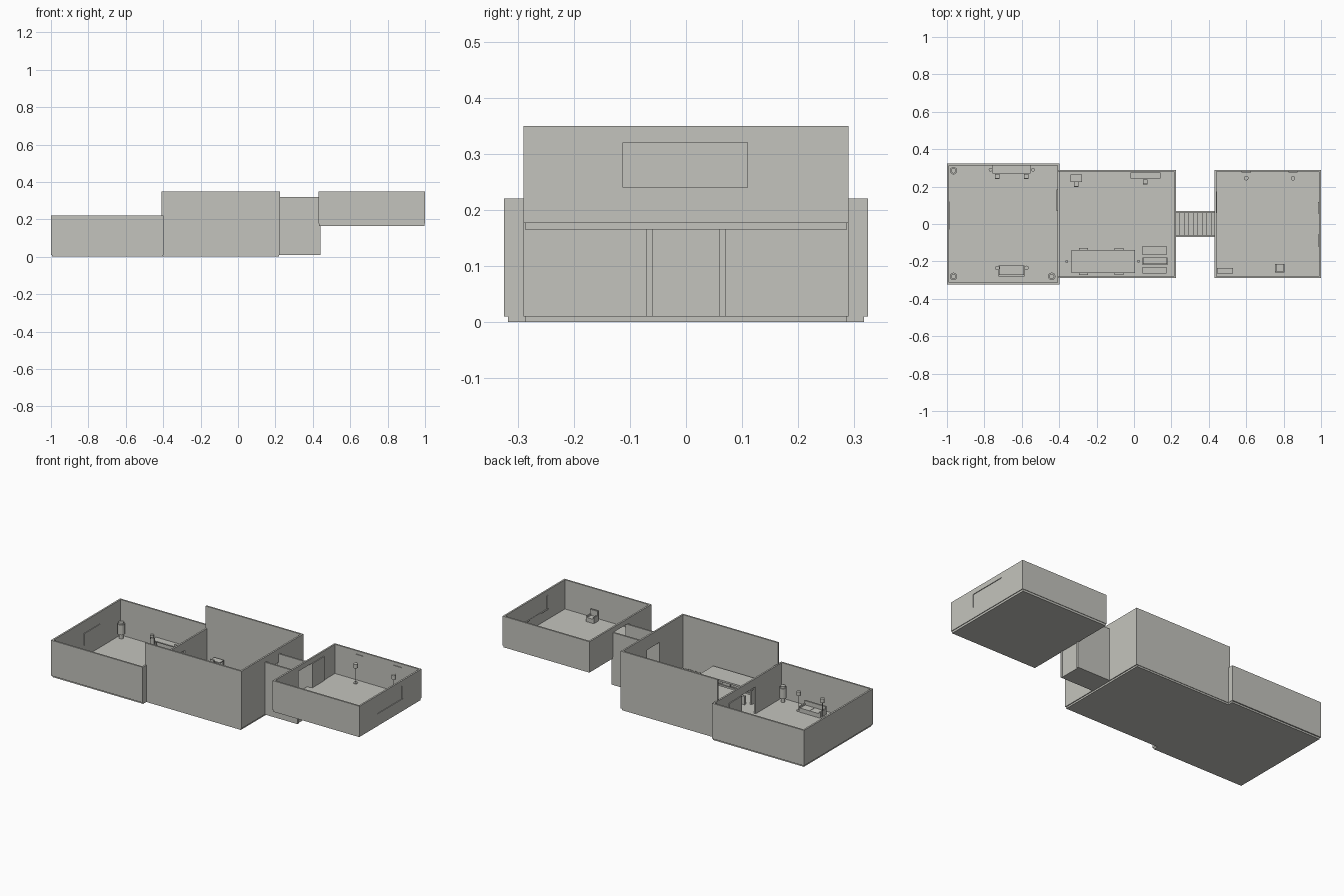
import bpy, bmesh
from mathutils import Matrix, Vector

cube = bpy.data.objects.get("Cube")
if cube:
    bpy.data.objects.remove(cube)

grey = bpy.data.materials.new("warm grey")
grey.use_nodes = True
COLOUR = (0.55, 0.55, 0.51, 1)
grey.diffuse_color = COLOUR
grey.node_tree.nodes["Principled BSDF"].inputs["Base Color"].default_value = COLOUR


def box(bm, x0, x1, y0, y1, z0, z1):
    centre = Vector((x0 + x1, y0 + y1, z0 + z1)) / 2
    size = Matrix.Diagonal((x1 - x0, y1 - y0, z1 - z0, 1))
    bmesh.ops.create_cube(bm, size=1, matrix=Matrix.Translation(centre) @ size)


def tube(bm, x, y, z0, z1, r0, r1=None):
    bmesh.ops.create_cone(bm, cap_ends=True, segments=16, radius1=r0,
                          radius2=r0 if r1 is None else r1, depth=z1 - z0,
                          matrix=Matrix.Translation((x, y, (z0 + z1) / 2)))


def finish(name, bm):
    mesh = bpy.data.meshes.new(name)
    bm.to_mesh(mesh)
    bm.free()
    mesh.materials.append(grey)
    ob = bpy.data.objects.new(name, mesh)
    bpy.context.collection.objects.link(ob)
    return ob


def boxes(name, *parts):
    bm = bmesh.new()
    for p in parts:
        box(bm, *p)
    return finish(name, bm)


def end_wall(name, x, half, z0, z1, hole):
    """Wall across y with one rectangular opening."""
    a, b, low, high = hole
    parts = [(x, x + T, -half, a, z0, z1), (x, x + T, b, half, z0, z1),
             (x, x + T, a, b, high, z1)]
    if low > z0:
        parts.append((x, x + T, a, b, z0, low))
    boxes(name, *parts)


def side_walls(name, x0, x1, half, z0, z1):
    for label, s in (("front", -half), ("back", half - T)):
        boxes(f"{name}_{label}_wall", (x0, x1, s, s + T, z0, z1))


def lamp(name, x, y, z, height, r=0.012):
    bm = bmesh.new()
    tube(bm, x, y, z, z + 0.004, r)
    tube(bm, x, y, z, z + height - 0.024, 0.002)
    tube(bm, x, y, z + height - 0.024, z + height, r)
    finish(name, bm)


def planter(name, x, y, z):
    bm = bmesh.new()
    tube(bm, x, y, z, z + 0.025, 0.012)
    tube(bm, x, y, z + 0.025, z + 0.085, 0.02)
    tube(bm, x, y, z + 0.085, z + 0.095, 0.014)
    finish(name, bm)


def table(name, x0, x1, y0, y1, z, height):
    t = 0.006
    parts = [(x0, x1, y0, y1, z + height - t, z + height)]
    for x in (x0, x1 - t):
        for y in (y0, y1 - t):
            parts.append((x, x + t, y, y + t, z, z + height - t))
    boxes(name, *parts)


def chair(name, x, y, z, back=-1, w=0.012):
    """Small stool chair; back is the y side of its backrest."""
    bm = bmesh.new()
    tube(bm, x, y, z, z + 0.004, w)
    tube(bm, x, y, z, z + 0.035, 0.003)
    box(bm, x - w, x + w, y - w, y + w, z + 0.035, z + 0.043)
    yb = y + back * w
    box(bm, x - w, x + w, yb - 0.003, yb + 0.003, z + 0.043, z + 0.08)
    finish(name, bm)


def sofa(name, x0, x1, y0, y1, z, height):
    """Seat cushions with the backrest on the front (-y) side."""
    mid, seat = (x0 + x1) / 2, z + height * 0.5
    boxes(name, (x0, x1, y0, y1, z, seat - 0.006),
          (x0 + 0.008, mid - 0.001, y0 + 0.01, y1, seat - 0.006, seat),
          (mid + 0.001, x1 - 0.008, y0 + 0.01, y1, seat - 0.006, seat),
          (x0, x1, y0, y0 + 0.01, seat - 0.006, z + height),
          (x0, x0 + 0.008, y0, y1, seat - 0.006, seat + 0.01),
          (x1 - 0.008, x1, y0, y1, seat - 0.006, seat + 0.01))


T = 0.01        # wall thickness
F = 0.01        # lower floor level
U = 0.177       # upper floor level

# Low left room
boxes("left_floor", (-0.995, -0.4, -0.317, 0.317, 0, F))
side_walls("left_room", -1, -0.398, 0.324, F, 0.22)
boxes("left_end_wall", (-1, -1 + T, -0.324, 0.324, F, 0.22))
end_wall("left_partition", -0.408, 0.324, F, 0.22, (-0.07, 0.07, F, 0.17))
boxes("left_door", (-0.415, -0.41, 0.07, 0.185, F, 0.17))
boxes("left_wall_panel", (-0.99, -0.986, -0.03, 0.12, 0.08, 0.15))
for i, (x, y) in enumerate([(-0.965, 0.285), (-0.965, -0.28), (-0.44, -0.28)]):
    planter(f"planter_{i}", x, y, F)
table("left_desk", -0.757, -0.553, 0.27, 0.313, F, 0.05)
for i, x in enumerate((-0.73, -0.575)):
    chair(f"left_chair_{i}", x, 0.255, F)
    lamp(f"sofa_lamp_{i}", x, -0.235, F, 0.115)
for i, x in enumerate((-0.767, -0.54)):
    lamp(f"desk_lamp_{i}", x, 0.29, F, 0.07, 0.01)
sofa("left_sofa", -0.725, -0.585, -0.28, -0.222, F, 0.05)

# Tall hall
boxes("hall_floor", (-0.4, 0.22, -0.287, 0.287, 0, F))
side_walls("hall", -0.408, 0.225, 0.29, F, 0.35)
end_wall("hall_end_wall", 0.215, 0.29, F, 0.35, (-0.06, 0.06, F, 0.27))
table("small_desk", -0.34, -0.277, 0.225, 0.265, F, 0.06)
chair("small_desk_chair", -0.31, 0.213, F)
table("wall_desk", -0.02, 0.142, 0.243, 0.275, F, 0.06)
chair("wall_desk_chair", 0.06, 0.225, F)
boxes("big_table", (-0.335, 0.005, -0.262, -0.138, 0.1, 0.11),
      (-0.325, -0.315, -0.25, -0.15, F, 0.1), (-0.015, -0.005, -0.25, -0.15, F, 0.1),
      (-0.32, -0.01, -0.205, -0.195, 0.04, 0.05))
for i, x in enumerate((-0.27, -0.08)):
    for j, y in enumerate((-0.266, -0.134)):
        boxes(f"table_bench_{i}{j}", (x - 0.025, x + 0.025, y - 0.006, y + 0.006, F, 0.06))
for i, x in enumerate((-0.36, 0.024)):
    lamp(f"table_stool_{i}", x, -0.2, F, 0.06, 0.008)
sofa("hall_sofa", 0.045, 0.18, -0.22, -0.178, F, 0.06)
table("hall_low_table_back", 0.045, 0.175, -0.165, -0.118, F, 0.035)
table("hall_low_table_front", 0.045, 0.175, -0.265, -0.23, F, 0.035)

# Stair passage
for label, y in (("front", -0.07), ("back", 0.06)):
    boxes(f"passage_{label}_wall", (0.225, 0.44, y, y + T, F, 0.32))
STEPS = 9
run = (0.435 - 0.22) / STEPS
boxes("stairs", *[(0.22 + i * run, 0.22 + (i + 1) * run, -0.06, 0.06, F,
                   F + (U - F) * (i + 1) / STEPS - 0.002) for i in range(STEPS)])

# Raised right room
boxes("right_floor", (0.433, 0.996, -0.287, 0.287, 0.165, U))
side_walls("right_room", 0.43, 1, 0.29, U, 0.35)
end_wall("right_partition", 0.43, 0.29, U, 0.35, (-0.06, 0.06, U, 0.32))
boxes("right_door", (0.44, 0.445, 0.06, 0.175, U, 0.32))
end_wall("right_end_wall", 0.99, 0.29, U, 0.35, (-0.12, 0.118, 0.24, 0.32))
boxes("window_pane", (0.992, 0.996, -0.12, 0.118, 0.24, 0.32))
boxes("window_frame", (0.989, 0.999, -0.12, -0.112, 0.24, 0.32),
      (0.989, 0.999, 0.11, 0.118, 0.24, 0.32))
boxes("window_ledges", (0.985, 0.998, -0.12, -0.055, 0.236, 0.24),
      (0.985, 0.998, 0.055, 0.118, 0.236, 0.24))
for i, x in enumerate((0.6, 0.85)):
    lamp(f"right_lamp_{i}", x, 0.245, U, 0.115)
    boxes(f"wall_plate_{i}", (x - 0.025, x + 0.025, 0.276, 0.28, 0.325, 0.33))
table("right_shelf", 0.445, 0.53, -0.265, -0.235, U, 0.04)
boxes("armchair", (0.755, 0.805, -0.26, -0.215, U, U + 0.025),
      (0.755, 0.805, -0.26, -0.25, U + 0.025, U + 0.06),
      (0.755, 0.762, -0.25, -0.215, U + 0.025, U + 0.035),
      (0.798, 0.805, -0.25, -0.215, U + 0.025, U + 0.035))
